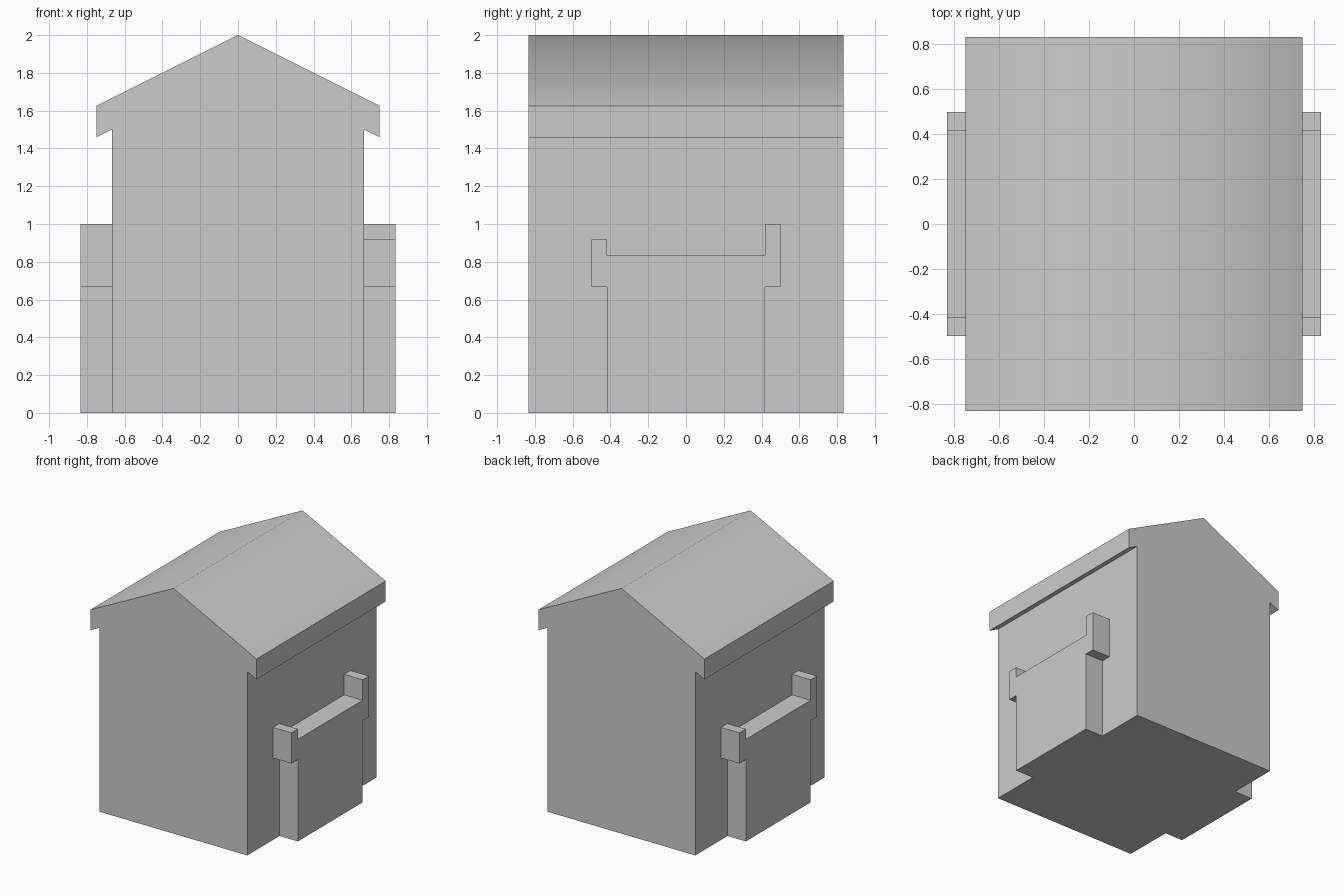
import bpy, bmesh, math
from mathutils import Matrix

if "Cube" in bpy.data.objects:
    bpy.data.objects.remove(bpy.data.objects["Cube"])


def prism(name, outline, near, far, place, turn=0.0):
    """Extrude a closed 2D outline from depth near to far."""
    bm = bmesh.new()
    face = bm.faces.new([bm.verts.new(place(u, v, near)) for u, v in outline])
    grown = bmesh.ops.extrude_face_region(bm, geom=[face], use_keep_orig=True)
    for vert in grown["geom"]:
        if isinstance(vert, bmesh.types.BMVert):
            vert.co += place(0, 0, far - near)
    bmesh.ops.recalc_face_normals(bm, faces=bm.faces)
    bm.transform(Matrix.Rotation(turn, 4, "Z"))
    mesh = bpy.data.meshes.new(name)
    bm.to_mesh(mesh)
    bm.free()
    obj = bpy.data.objects.new(name, mesh)
    bpy.context.collection.objects.link(obj)
    return obj


from mathutils import Vector
along_y = lambda u, v, d: Vector((u, d, v))
along_x = lambda u, v, d: Vector((d, u, v))

# House: walls and gabled roof in one mirrored cross-section
half = [(0.667, 0), (0.667, 1.5), (0.75, 1.4585), (0.75, 1.625)]
gable = half + [(0, 2)] + [(-x, z) for x, z in reversed(half)]
house = prism("house_with_gable_roof", gable, -0.833, 0.833, along_y)

# Soft ridge, sharp eaves and corners
bpy.context.view_layer.objects.active = house
house.select_set(True)
bpy.ops.object.shade_smooth_by_angle(angle=math.radians(60))

# Side panels: a post at each end, the rear one taller; the left is turned half round
panel = [(-0.417, 0), (0.417, 0), (0.417, 0.667), (0.5, 0.667), (0.5, 1.0), (0.417, 1.0),
         (0.417, 0.833), (-0.417, 0.833), (-0.417, 0.917), (-0.5, 0.917),
         (-0.5, 0.667), (-0.417, 0.667)]
for side, turn in (("right", 0), ("left", math.pi)):
    prism(side + "_side_panel", panel, 0.667, 0.833, along_x, turn)
